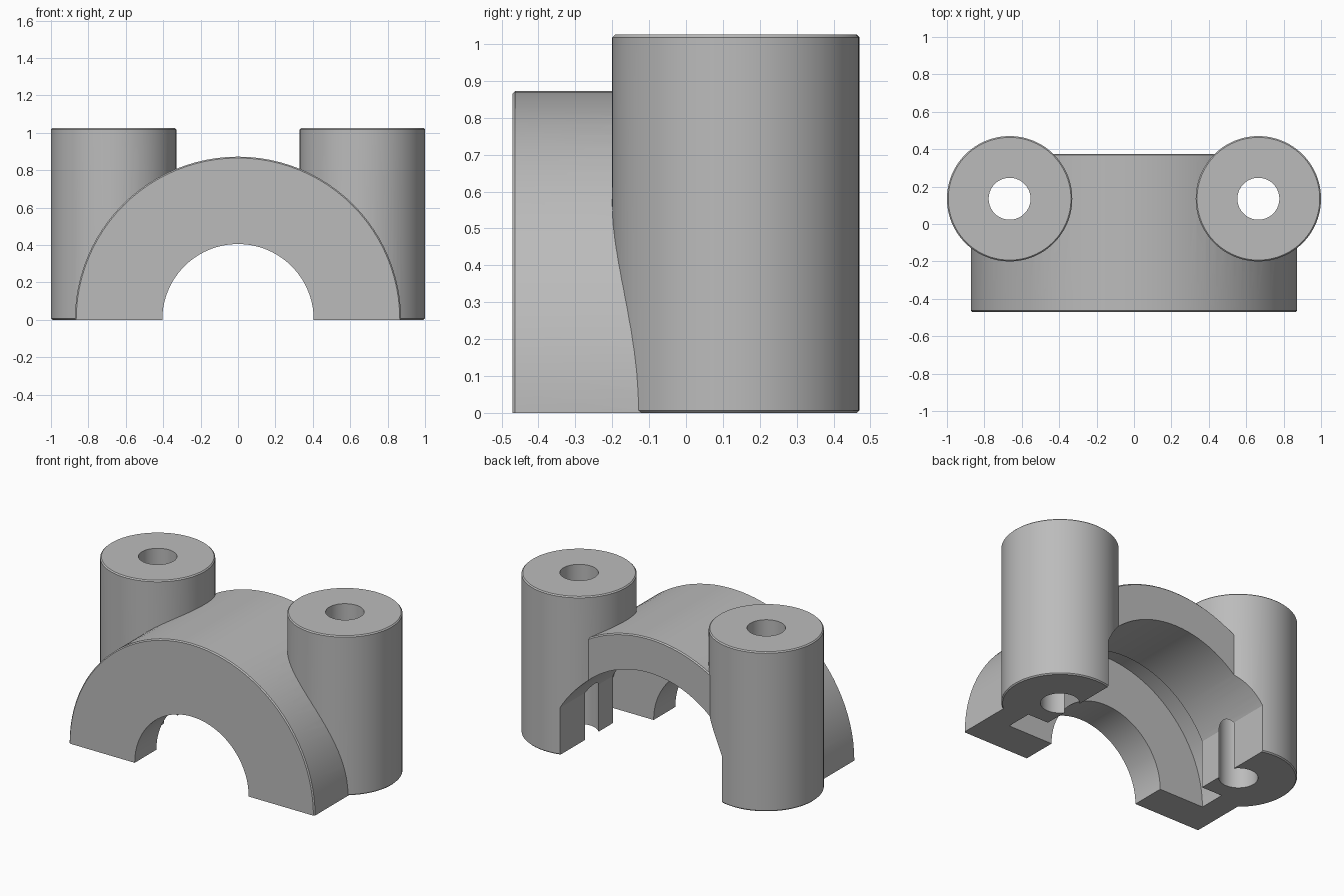
import bpy, math
from mathutils import Matrix

old = bpy.data.objects.get("Cube")
if old:
    bpy.data.objects.remove(old, do_unlink=True)

grey = bpy.data.materials.new("plain grey")
grey.use_nodes = True
colour = (0.5, 0.5, 0.5, 1)
grey.diffuse_color = colour
grey.node_tree.nodes["Principled BSDF"].inputs["Base Color"].default_value = colour


def cylinder(name, radius, start, end, x=0, y=0, along_y=False):
    """Cylinder from start to end, standing on z or lying along y."""
    bpy.ops.mesh.primitive_cylinder_add(vertices=96, radius=radius, depth=end - start)
    ob = bpy.context.object
    ob.name = name
    middle = (start + end) / 2
    if along_y:
        move = Matrix.Translation((x, middle, 0)) @ Matrix.Rotation(math.pi / 2, 4, 'X')
    else:
        move = Matrix.Translation((x, y, middle))
    ob.data.transform(move)
    ob.data.materials.append(grey)
    return ob


def box(name, low, high):
    bpy.ops.mesh.primitive_cube_add(size=1)
    ob = bpy.context.object
    ob.name = name
    size = [b - a for a, b in zip(low, high)]
    centre = [(a + b) / 2 for a, b in zip(low, high)]
    ob.data.transform(Matrix.Translation(centre) @ Matrix.Diagonal((*size, 1)))
    ob.data.materials.append(grey)
    return ob


def combine(target, other, operation):
    """Apply a boolean and remove the helper."""
    bpy.context.view_layer.objects.active = target
    mod = target.modifiers.new("combine", 'BOOLEAN')
    mod.operation = operation
    mod.solver = 'EXACT'
    mod.object = other
    bpy.ops.object.modifier_apply(modifier=mod.name)
    bpy.data.objects.remove(other, do_unlink=True)


def soften(ob):
    """Small chamfer on the end rims."""
    bpy.context.view_layer.objects.active = ob
    mod = ob.modifiers.new("rim", 'BEVEL')
    mod.width = 0.007
    mod.segments = 1
    mod.limit_method = 'ANGLE'
    bpy.ops.object.modifier_apply(modifier=mod.name)


BOSS_X, BOSS_Y = 0.665, 0.135

# Arched body with a bolt boss on each side
cap = cylinder("bearing_cap", 0.872, -0.47, 0.375, along_y=True)
soften(cap)
combine(cap, box("underside_cutter", (-2, -2, -2), (2, 2, 0)), 'DIFFERENCE')
for side in (-1, 1):
    boss = cylinder("bolt_boss", 0.335, 0, 1.025, side * BOSS_X, BOSS_Y)
    soften(boss)
    combine(cap, boss, 'UNION')

# Shaft opening through the front wall, and the seal groove behind it
combine(cap, cylinder("shaft_cutter", 0.405, -1, 1, along_y=True), 'DIFFERENCE')
combine(cap, cylinder("groove_cutter", 0.72, -0.25, -0.08, along_y=True), 'DIFFERENCE')

# Bearing seat, open at the back, with upright lower sides
seat = cylinder("seat_cutter", 0.65, -0.24, 1, along_y=True)
combine(seat, box("seat_limit", (-0.575, -2, -2), (0.575, 2, 2)), 'INTERSECT')
combine(cap, seat, 'DIFFERENCE')

# Bolt holes
for side in (-1, 1):
    hole = cylinder("hole_cutter", 0.112, -1, 2, side * BOSS_X, BOSS_Y)
    combine(cap, hole, 'DIFFERENCE')

bpy.ops.object.select_all(action='DESELECT')
cap.select_set(True)
bpy.context.view_layer.objects.active = cap
bpy.ops.object.shade_smooth_by_angle(angle=math.radians(25))
